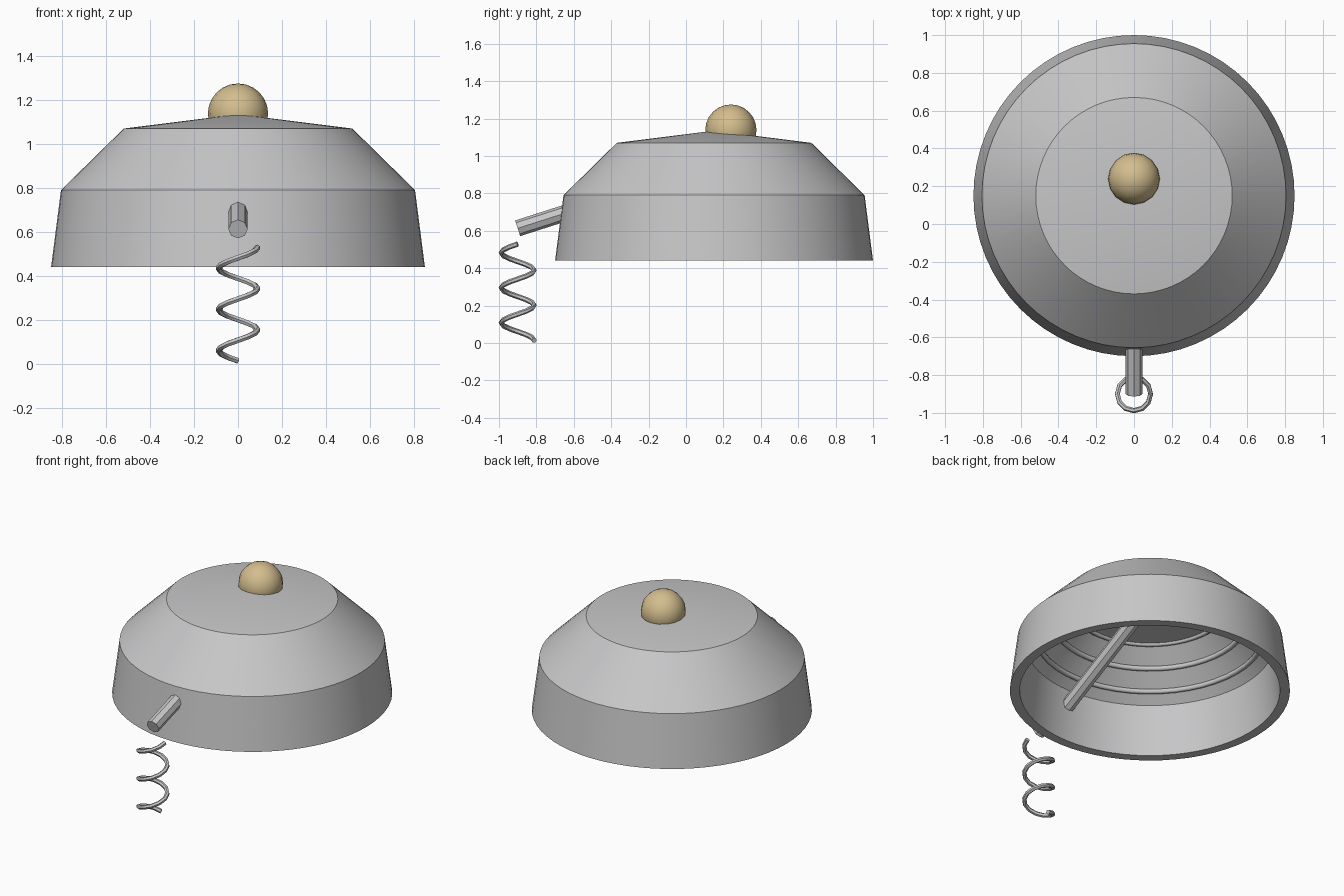
import bpy, bmesh, math
from mathutils import Vector

if "Cube" in bpy.data.objects:
    bpy.data.objects.remove(bpy.data.objects["Cube"], do_unlink=True)

AXIS_Y = 0.15
KNOB = Vector((0, 0.24, 1.138))


def material(name, rgb):
    m = bpy.data.materials.new(name)
    m.use_nodes = True
    m.diffuse_color = (*rgb, 1)
    m.node_tree.nodes["Principled BSDF"].inputs["Base Color"].default_value = (*rgb, 1)
    return m


grey = material("metal grey", (0.57, 0.57, 0.58))
tan = material("pale tan", (0.65, 0.51, 0.27))


def finish(obj, name, mat, angle=25):
    obj.name = name
    obj.data.materials.append(mat)
    bpy.ops.object.select_all(action='DESELECT')
    obj.select_set(True)
    bpy.context.view_layer.objects.active = obj
    bpy.ops.object.shade_smooth_by_angle(angle=math.radians(angle))
    return obj


def rod(name, a, b, radius=0.044):
    """Eight-sided bar between two points."""
    a, b = Vector(a), Vector(b)
    bpy.ops.mesh.primitive_cylinder_add(vertices=8, radius=radius, depth=(b - a).length,
                                        location=(a + b) / 2)
    obj = bpy.context.object
    obj.rotation_euler = (b - a).to_track_quat('Z', 'Y').to_euler()
    return finish(obj, name, grey)


# Hollow lid: closed wall profile turned about its axis
profile = [(0, 1.135), (0.52, 1.07), (0.805, 0.79), (0.85, 0.44),
           (0.79, 0.44), (0.755, 0.77), (0.49, 1.03), (0, 1.085)]
bm = bmesh.new()
verts = [bm.verts.new((r, 0, z)) for r, z in profile]
edges = [bm.edges.new(pair) for pair in zip(verts, verts[1:])]
bmesh.ops.spin(bm, geom=verts + edges, cent=(0, 0, 0), axis=(0, 0, 1),
               angle=math.tau, steps=64)
bmesh.ops.remove_doubles(bm, verts=bm.verts, dist=0.0005)
bmesh.ops.recalc_face_normals(bm, faces=bm.faces)
mesh = bpy.data.meshes.new("lid")
bm.to_mesh(mesh)
bm.free()
lid = bpy.data.objects.new("lid", mesh)
lid.location.y = AXIS_Y
bpy.context.collection.objects.link(lid)
finish(lid, "lid", grey, 6)

# Wire rings along the sloping inside wall
for i, (r, z) in enumerate([(0.69, 0.83), (0.585, 0.93), (0.47, 1.035)]):
    bpy.ops.mesh.primitive_torus_add(major_radius=r, minor_radius=0.016, major_segments=48,
                                     minor_segments=8, location=(0, AXIS_Y, z))
    finish(bpy.context.object, f"inner_ring_{i + 1}", grey, 50)

# Knob on top
bpy.ops.mesh.primitive_uv_sphere_add(segments=16, ring_count=12, radius=0.137, location=KNOB)
finish(bpy.context.object, "knob", tan, 40)

# Bar under the lid and the stub that leaves the front wall
rod("inner_bar", (0, 0.24, 1.12), (0, -0.63, 0.675))
rod("front_stub", (0, -0.61, 0.706), (0, -0.9, 0.613))

# Hanging coil spring: swept helix
TURNS, STEPS = 2.75, 12
count = int(TURNS * STEPS)
curve = bpy.data.curves.new("spring_path", 'CURVE')
curve.dimensions = '3D'
curve.bevel_depth = 0.014
curve.bevel_resolution = 1
curve.use_fill_caps = True
spline = curve.splines.new('POLY')
spline.points.add(count)
for i, p in enumerate(spline.points):
    a = math.pi / 2 + math.tau * i / STEPS
    p.co = (0.088 * math.cos(a), -0.9 + 0.088 * math.sin(a), 0.014 + 0.515 * i / count, 1)
spring = bpy.data.objects.new("spring", curve)
bpy.context.collection.objects.link(spring)
bpy.ops.object.select_all(action='DESELECT')
spring.select_set(True)
bpy.context.view_layer.objects.active = spring
bpy.ops.object.convert(target='MESH')
finish(bpy.context.object, "spring", grey, 50)
